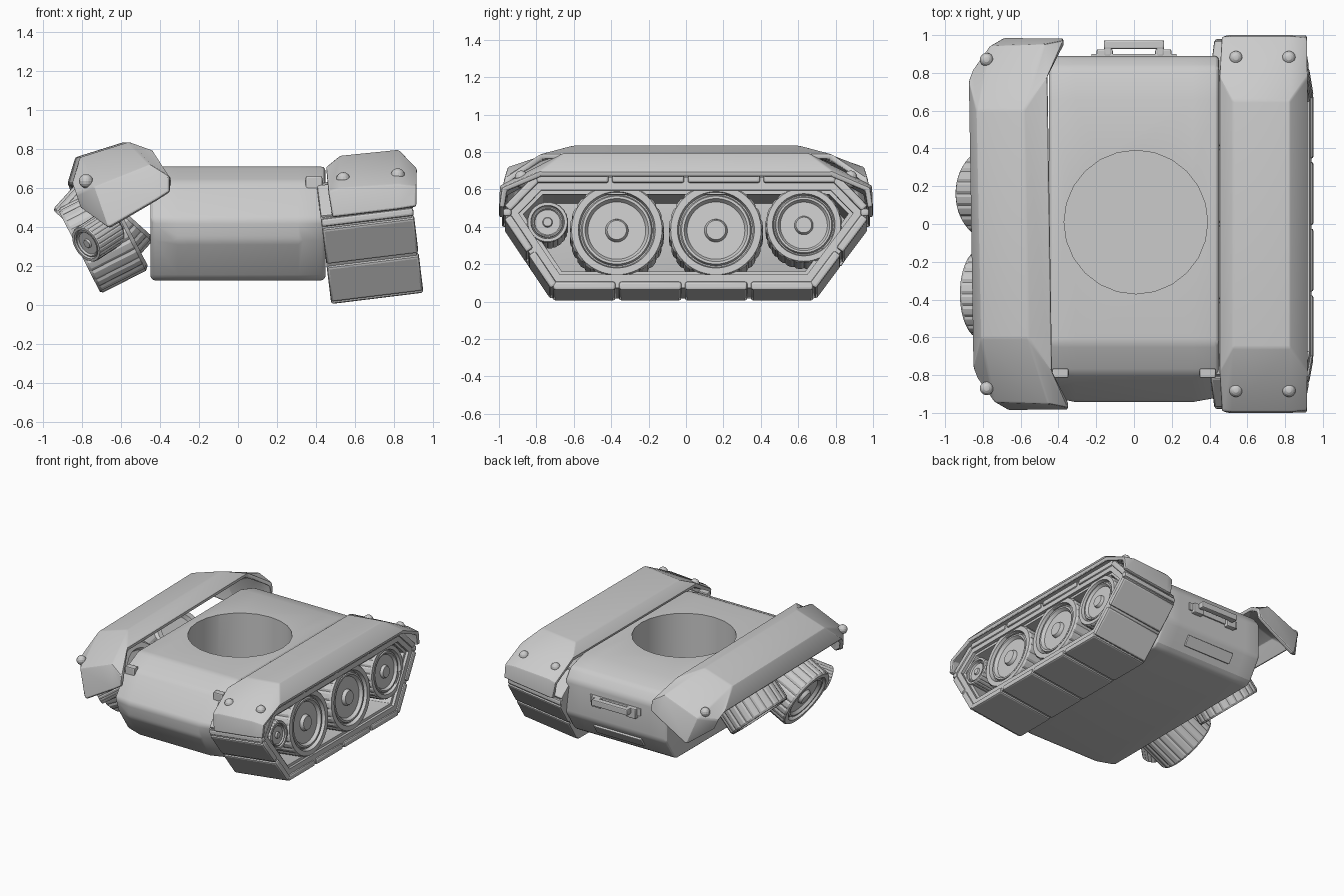
import bpy, bmesh
from math import sin, cos, pi, radians, atan2
from mathutils import Matrix, Vector

if "Cube" in bpy.data.objects:
    bpy.data.objects.remove(bpy.data.objects["Cube"])

TILT = Matrix.Translation((.675, 0, .35)) @ Matrix.Rotation(radians(-7), 4, 'Y') @ Matrix.Translation((-.675, 0, -.35))


def finish(bm, name, bevel=0, segs=2, mat=None, solid=0, cutter=None):
    bmesh.ops.recalc_face_normals(bm, faces=bm.faces)
    me = bpy.data.meshes.new(name)
    bm.to_mesh(me)
    bm.free()
    ob = bpy.data.objects.new(name, me)
    bpy.context.collection.objects.link(ob)
    if mat is not None:
        ob.matrix_world = mat
    if solid:
        m = ob.modifiers.new("solid", 'SOLIDIFY')
        m.thickness, m.offset, m.use_even_offset = solid, 0, True
    if bevel:
        m = ob.modifiers.new("bevel", 'BEVEL')
        m.width, m.segments, m.limit_method = bevel, segs, 'ANGLE'
        m.angle_limit = radians(22)
    if cutter:
        m = ob.modifiers.new("well", 'BOOLEAN')
        m.object, m.operation, m.solver = cutter, 'DIFFERENCE', 'EXACT'
    bpy.ops.object.select_all(action='DESELECT')
    bpy.context.view_layer.objects.active = ob
    ob.select_set(True)
    if ob.modifiers:
        bpy.ops.object.convert(target='MESH')
    bpy.ops.object.shade_smooth_by_angle(angle=radians(20))
    return ob


def grid(rows, wrap_rows=False, wrap_cols=False, caps=False):
    bm = bmesh.new()
    vs = [[bm.verts.new(p) for p in r] for r in rows]
    n, k = len(vs), len(vs[0])
    for i in range(n if wrap_rows else n - 1):
        for j in range(k if wrap_cols else k - 1):
            a, b = vs[i], vs[(i + 1) % n]
            bm.faces.new((a[j], a[(j + 1) % k], b[(j + 1) % k], b[j]))
    if caps:
        bm.faces.new(vs[0])
        bm.faces.new(vs[-1])
    return bm


def box(name, loc, size, bevel=.008, mat=None):
    bm = bmesh.new()
    bmesh.ops.create_cube(bm, size=1, matrix=Matrix.Translation(loc) @ Matrix.Diagonal((*size, 1)))
    return finish(bm, name, bevel, 2, mat)


def inset(poly, d):
    # mitred offset of a counter-clockwise outline
    out = []
    for i, p in enumerate(poly):
        p = Vector(p)
        a = (p - Vector(poly[i - 1])).normalized()
        b = (Vector(poly[(i + 1) % len(poly)]) - p).normalized()
        na, nb = Vector((-a.y, a.x)), Vector((-b.y, b.x))
        out.append(p + (na + nb) * d / (1 + na.dot(nb)))
    return out


def wheel(name, face, axis, r, width=.28, base=None):
    # lathe around local z; z = 0 is the outer face, tread notched every third step
    k = r / .245
    prof = [(0, -.01), (.05, -.01), (.056, -.02), (.06, -.035), (.15, -.035), (.165, -.012),
            (.178, -.012), (.185, -.03), (.192, -.03), (.2, 0), (.235, 0), (.245, -.015)]
    prof = [(a * k, z * k) for a, z in prof]
    prof += [(r, -width + .02), (r - .02, -width), (r * .75, -width), (r * .7, -width + .03), (0, -width + .03)]
    n, rows = 96, []
    for i in range(n):
        t = 2 * pi * i / n
        row = []
        for a, z in prof:
            g = a * (.97 if i % 4 == 0 and a > r * .98 else 1)
            row.append((g * cos(t), g * sin(t), z))
        rows.append(row)
    bm = grid(rows, wrap_rows=True)
    bmesh.ops.remove_doubles(bm, verts=bm.verts, dist=1e-5)
    m = Matrix.Translation(face) @ Vector(axis).to_track_quat('Z', 'Y').to_matrix().to_4x4()
    return finish(bm, name, mat=(base @ m) if base else m)


def bolt(name, loc):
    bm = bmesh.new()
    bmesh.ops.create_uvsphere(bm, u_segments=16, v_segments=8, radius=.036, matrix=Matrix.Translation(loc))
    finish(bm, name)


# hull: side profile lofted across, nose corners cut back, turret well cut out
prof = [(-.63, .71), (-.79, .635), (-.945, .44), (-.935, .33), (-.82, .155), (-.79, .125), (.75, .125),
        (.79, .155), (.89, .31), (.89, .58), (.83, .66), (.66, .71)]
rows = []
for x in (-.45, -.31, .31, .45):
    corner = abs(x) > .4
    rows.append([(x, y + (.05 if corner and z < .4 and y < -.7 else .02 if corner and y < -.9 else 0), z)
                 for y, z in prof])
bm = bmesh.new()
bmesh.ops.create_cone(bm, cap_ends=True, segments=24, radius1=.38, radius2=.38, depth=.7,
                      matrix=Matrix.Translation((.01, .01, .55)))
cutter = finish(bm, "turret_well_cutter")
cutter.hide_render = True
finish(grid(rows, wrap_cols=True, caps=True), "hull", .025, 3, cutter=cutter)
cutter.hide_viewport = True

# hull fittings
for s in (-1, 1):
    box("front_lamp", (s * .39, -.79, .615), (.085, .05, .09))
    box("handle_foot", (s * .155, .90, .48), (.085, .05, .08))
    box("handle_arm", (s * .14, .93, .50), (.04, .08, .045))
box("handle_bar", (0, .95, .50), (.32, .045, .05))
box("handle_plate", (0, .89, .49), (.45, .02, .06), .004)
# slot panel lies on the sloping lower rear face
slope = Matrix.Translation((0, .84, .232)) @ Matrix.Rotation(atan2(-.1, .155), 4, 'X')
box("rear_slot_panel", (0, 0, 0), (.42, .03, .085), .006, slope)

# right track: rim ring, raised inner lip and separate pads
X0, X1 = .438, .915
track = [(-.72, .03), (.69, .03), (.98, .42), (.98, .48), (.81, .655), (-.81, .655), (-.98, .48), (-.98, .42)]


def ring(name, x0, x1, d0, d1, bevel):
    a, b = inset(track, d0), inset(track, d1)
    loops = [[(x, p.x, p.y) for p in l] for x, l in ((x0, a), (x1, a), (x1, b), (x0, b))]
    finish(grid(loops, wrap_rows=True, wrap_cols=True), name, bevel, 2, TILT)


ring("track_rim", X0, X1 - .012, .014, .085, .006)
ring("track_inner_lip", X0 + .02, X1 - .035, .075, .105, .006)
counts = [4, 2, 1, 1, 4, 1, 1, 2]
for i, n in enumerate(counts):
    p, q = Vector(track[i]), Vector(track[(i + 1) % 8])
    d = (q - p) / n
    nrm = Vector((-d.y, d.x)).normalized()
    for j in range(n):
        c = p + d * (j + .5) + nrm * .024
        m = TILT @ Matrix.Translation(((X0 + X1) / 2, c.x, c.y)) @ Matrix.Rotation(atan2(d.y, d.x), 4, 'X')
        box("track_pad", (0, 0, 0), (X1 - X0, max(d.length - .018, .04), .046), .013, m)

# right wheels sit inside the track
for y, z, r in ((-.74, .40, .11), (-.37, .358, .252), (.16, .358, .252), (.63, .385, .205)):
    wheel("right_wheel", (.89, y, z), (1, 0, 0), r, .3, TILT)

# left wheels have come loose: two big ones splayed, a small one turned forward
for y, x, z, t, w in ((-.37, -.815, .275, 27, .28), (.16, -.77, .325, 48, .24)):
    wheel("left_wheel", (x, y, z), (-cos(radians(t)), 0, -sin(radians(t))), .245, w)
wheel("left_small_wheel", (-.78, -.68, .31), (-.62, -.55, -.4), .1, .2)


# fenders: folded plates (x, y, z) from the lower lip to the top, mirrored to the rear
def fender(name, half, dx=0):
    back = [[(x + dx * 2, -y, z) for x, y, z in r] for r in reversed(half)]
    finish(grid(half + back), name, .01, 2, solid=.03)


fender("right_fender", [
    [(.485, -.985, .45), (.53, -.985, .455), (.82, -.985, .49), (.915, -.985, .505)],
    [(.465, -.975, .57), (.52, -.98, .59), (.82, -.98, .61), (.915, -.97, .60)],
    [(.455, -.78, .69), (.53, -.65, .75), (.82, -.65, .78), (.915, -.78, .68)]])
fender("left_fender", [
    [(-.35, -.97, .58), (-.42, -.97, .535), (-.66, -.97, .395), (-.80, -.82, .50)],
    [(-.35, -.955, .65), (-.45, -.94, .71), (-.73, -.93, .60), (-.82, -.80, .56)],
    [(-.435, -.78, .775), (-.56, -.6, .82), (-.80, -.6, .745), (-.84, -.76, .61)]], -.012)

# fender bolts
for s in (-1, 1):
    bolt("right_fender_bolt", (.54, s * .88, .645))
    bolt("right_fender_bolt", (.82, s * .88, .665))
    bolt("left_fender_bolt", (-.78, s * .87, .635))
